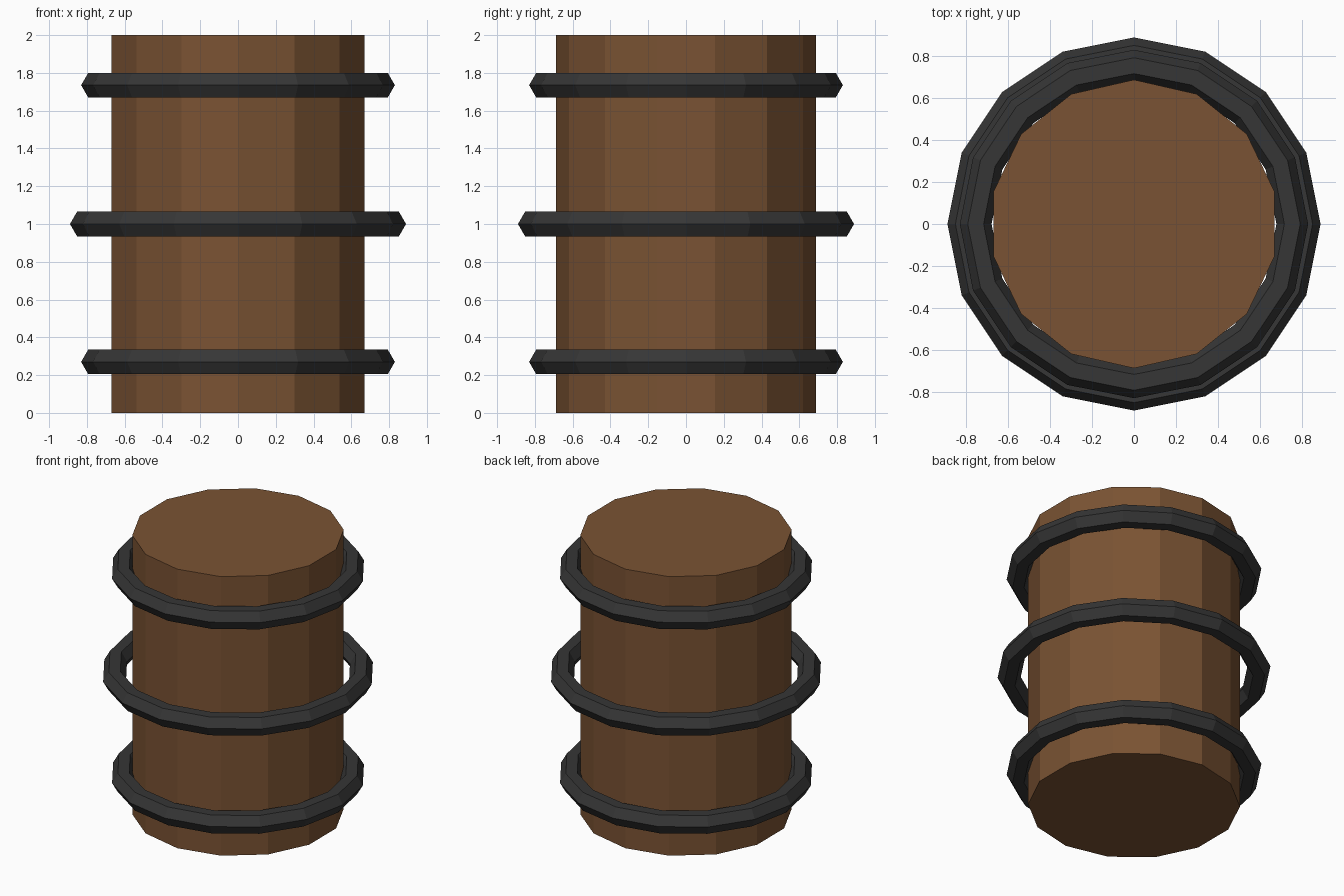
import bpy
import math

if "Cube" in bpy.data.objects:
    bpy.data.objects.remove(bpy.data.objects["Cube"])


def material(name, rgb):
    m = bpy.data.materials.new(name)
    m.diffuse_color = (*rgb, 1.0)
    m.use_nodes = True
    m.node_tree.nodes["Principled BSDF"].inputs["Base Color"].default_value = m.diffuse_color
    return m


wood = material("brown wood", (0.195, 0.086, 0.033))
iron = material("dark iron", (0.037, 0.037, 0.037))

# Barrel body: fourteen flat sides with a corner facing front and back
bpy.ops.mesh.primitive_cylinder_add(vertices=14, radius=0.688, depth=2.0,
                                    location=(0, 0, 1))
body = bpy.context.object
body.name = "barrel_body"
body.data.materials.append(wood)

# Iron hoops: sixteen segments, hexagonal section, the middle one wider
for name, z, radius in (("lower_hoop", 0.27, 0.755),
                        ("middle_hoop", 1.0, 0.814),
                        ("upper_hoop", 1.735, 0.755)):
    bpy.ops.mesh.primitive_torus_add(major_segments=16, minor_segments=6,
                                     major_radius=radius, minor_radius=0.0755,
                                     location=(0, 0, z))
    hoop = bpy.context.object
    hoop.name = name
    hoop.data.materials.append(iron)
    for p in hoop.data.polygons:
        p.use_smooth = False
